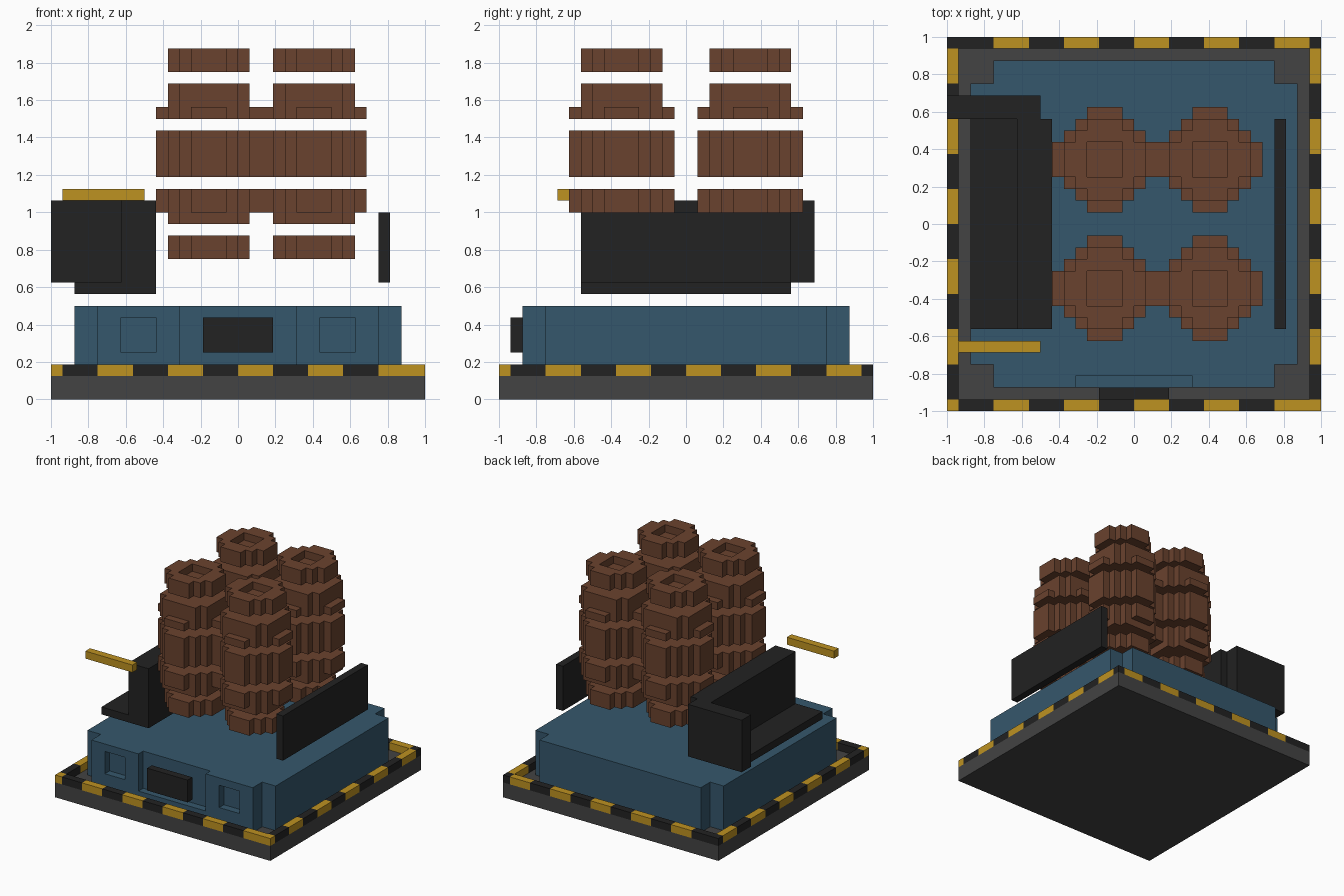
import bpy, bmesh

if "Cube" in bpy.data.objects:
    bpy.data.objects.remove(bpy.data.objects["Cube"], do_unlink=True)

U = 1 / 16  # grid step: all sizes below are in steps


def material(name, rgb):
    lin = [((c / 255 + 0.055) / 1.055) ** 2.4 for c in rgb] + [1]
    m = bpy.data.materials.new(name)
    m.use_nodes = True
    m.diffuse_color = lin
    bsdf = next(n for n in m.node_tree.nodes if n.type == 'BSDF_PRINCIPLED')
    bsdf.inputs["Base Color"].default_value = lin
    return m


GREY = material("grey", (67, 67, 67))
BLACK = material("black", (34, 34, 34))
YELLOW = material("yellow", (190, 146, 33))
BLUE = material("blue", (53, 87, 108))
BROWN = material("brown", (106, 66, 46))


def prism(bm, outline, z0, z1):
    """Extrude a plan outline from z0 to z1."""
    face = bm.faces.new([bm.verts.new((x * U, y * U, z0 * U)) for x, y in outline])
    face.normal_update()
    top = bmesh.ops.extrude_face_region(bm, geom=[face])["geom"]
    bmesh.ops.translate(bm, vec=(0, 0, (z1 - z0) * U),
                        verts=[v for v in top if isinstance(v, bmesh.types.BMVert)])


def rect(x0, x1, y0, y1):
    return [(x0, y0), (x1, y0), (x1, y1), (x0, y1)]


def stepped(quarter, cx=0, cy=0):
    """Repeat a quarter outline four times around a centre."""
    pts, q = [], list(quarter)
    for _ in range(4):
        pts += q
        q = [(-y, x) for x, y in q]
    return [(x + cx, y + cy) for x, y in pts]


def build(name, prisms, mat):
    """Make one object from (outline, z0, z1) prisms."""
    bm = bmesh.new()
    for p in prisms:
        prism(bm, *p)
    bmesh.ops.recalc_face_normals(bm, faces=bm.faces[:])
    me = bpy.data.meshes.new(name)
    bm.to_mesh(me)
    bm.free()
    me.materials.append(mat)
    ob = bpy.data.objects.new(name, me)
    bpy.context.collection.objects.link(ob)
    return ob


def carve(ob, prisms):
    """Cut prisms out of an object, then drop the cutter."""
    cutter = build("cutter", prisms, ob.data.materials[0])
    cutter.hide_render = True
    mod = ob.modifiers.new("carve", 'BOOLEAN')
    mod.operation, mod.solver, mod.object = 'DIFFERENCE', 'EXACT', cutter
    bpy.context.view_layer.objects.active = ob
    bpy.ops.object.modifier_apply(modifier=mod.name)
    bpy.data.objects.remove(cutter, do_unlink=True)


# Base slab
build("base_slab", [(rect(-16, 16, -16, 16), 0, 2)], GREY)

# Hazard rim: ten alternating blocks per side, plus corner blocks
stripes = {0: [], 1: []}
for i in range(10):
    a = -15 + 3 * i
    for side in (-16, 15):
        stripes[i % 2].append((rect(a, a + 3, side, side + 1), 2, 3))
        stripes[i % 2].append((rect(side, side + 1, a, a + 3), 2, 3))
for x in (-16, 15):
    stripes[1].append((rect(x, x + 1, -16, -15), 2, 3))
    stripes[0].append((rect(x, x + 1, 15, 16), 2, 3))
build("rim_black", stripes[0], BLACK)
build("rim_yellow", stripes[1], YELLOW)

# Blue body with notched corners, a front bay and two square recesses
body = build("body", [(stepped([(14, 12), (12, 12), (12, 14)]), 2, 8)], BLUE)
carve(body, [(rect(-5, 5, -17, -13), 3, 9),
             (rect(-10, -7, -17, -13), 4, 7),
             (rect(7, 10, -17, -13), 4, 7)])
build("front_panel", [(rect(-3, 3, -15, -14), 4, 7)], BLACK)

# Four brown towers, each a stack of separate stepped rings
WIDE = [(4.5, 1.5), (3.5, 1.5), (3.5, 2.5), (2.5, 2.5), (2.5, 3.5), (1.5, 3.5), (1.5, 4.5)]
BLOCK = [(3.5, 2.5), (2.5, 2.5), (2.5, 3.5)]
CAP = [(3.5, 1.5), (2.5, 1.5), (2.5, 2.5), (1.5, 2.5), (1.5, 3.5)]
LAYERS = [(CAP, 12, 14), (BLOCK, 15, 16), (WIDE, 16, 18), (WIDE, 19, 23),
          (WIDE, 24, 25), (BLOCK, 25, 27)]
for row, cy in (("front", -5.5), ("back", 5.5)):
    for col, cx in (("right", -2.5), ("left", 6.5)):
        build(f"tower_{row}_{col}",
              [(stepped(q, cx, cy), z0, z1) for q, z0, z1 in LAYERS], BROWN)
        cap = build(f"tower_cap_{row}_{col}", [(stepped(CAP, cx, cy), 28, 30)], BROWN)
        carve(cap, [(rect(cx - 1.5, cx + 1.5, cy - 1.5, cy + 1.5), 29, 31)])

# Black shelf unit on the right: tray, tall wall and end block
build("shelf_tray", [(rect(-14, -10, -9, 9), 9, 10)], BLACK)
build("shelf_wall", [(rect(-10, -7, -9, 9), 9, 17)], BLACK)
build("shelf_end_block", [(rect(-16, -8, 9, 11), 10, 17)], BLACK)

# Yellow bar and thin black side panel
build("yellow_bar", [(rect(-15, -8, -11, -10), 17, 18)], YELLOW)
build("side_panel", [(rect(12, 13, -9, 9), 10, 16)], BLACK)
